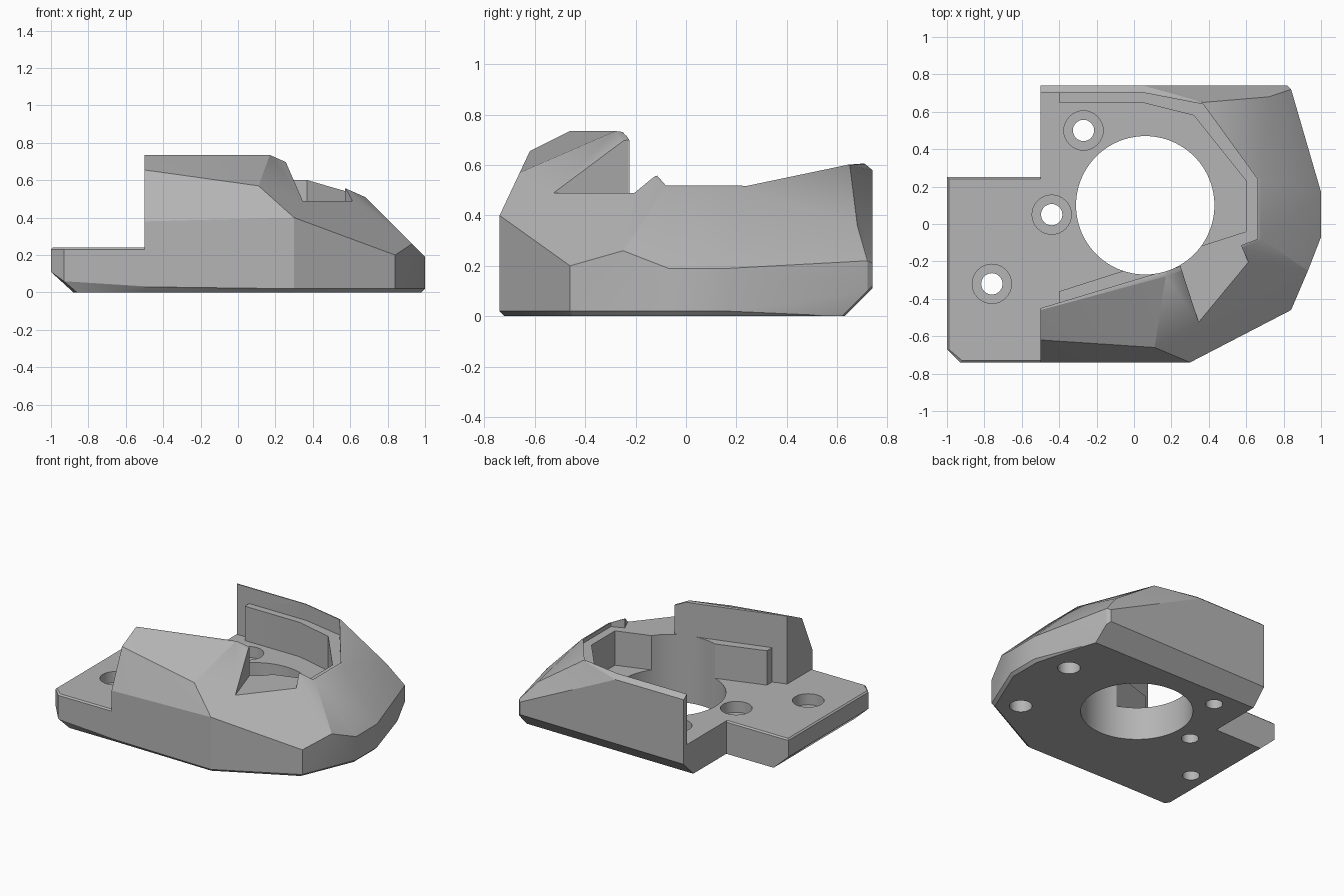
import bpy, bmesh, math

default = bpy.data.objects.get("Cube")
if default:
    bpy.data.objects.remove(default)

grey = bpy.data.materials.new("plain grey")
grey.use_nodes = True
grey.diffuse_color = (0.46, 0.46, 0.46, 1)
grey.node_tree.nodes["Principled BSDF"].inputs["Base Color"].default_value = grey.diffuse_color


def finish(bm, name):
    bmesh.ops.recalc_face_normals(bm, faces=bm.faces)
    mesh = bpy.data.meshes.new(name)
    bm.to_mesh(mesh)
    bm.free()
    mesh.materials.append(grey)
    obj = bpy.data.objects.new(name, mesh)
    bpy.context.collection.objects.link(obj)
    return obj


def hull(name, points):
    """Faceted solid wrapped around corner points."""
    bm = bmesh.new()
    for p in points:
        bm.verts.new(p)
    bmesh.ops.convex_hull(bm, input=bm.verts)
    loose = [v for v in bm.verts if not v.link_faces]
    bmesh.ops.delete(bm, geom=loose, context='VERTS')
    bmesh.ops.dissolve_limit(bm, angle_limit=0.01, verts=bm.verts, edges=bm.edges)
    return finish(bm, name)


def prism(name, outline, low, high):
    """Upright solid from a plan outline."""
    bm = bmesh.new()
    face = bm.faces.new([bm.verts.new((x, y, low)) for x, y in outline])
    top = bmesh.ops.extrude_face_region(bm, geom=[face])["geom"]
    moved = [g for g in top if isinstance(g, bmesh.types.BMVert)]
    bmesh.ops.translate(bm, verts=moved, vec=(0, 0, high - low))
    return finish(bm, name)


def cylinder(name, x, y, radius, low, high, sides=32):
    ring = [(x + radius * math.cos(math.tau * i / sides),
             y + radius * math.sin(math.tau * i / sides)) for i in range(sides)]
    return prism(name, ring, low, high)


def combine(target, tool, operation):
    mod = target.modifiers.new(tool.name, 'BOOLEAN')
    mod.operation = operation
    mod.solver = 'EXACT'
    mod.object = tool
    bpy.context.view_layer.objects.active = target
    bpy.ops.object.modifier_apply(modifier=mod.name)
    bpy.data.objects.remove(tool)


# Main housing: chamfered foot, wall break line, then wings and rim
foot = [(-.5, -.71, 0), (.29, -.72, 0), (.82, -.45, 0), (.98, -.07, 0), (.98, .17, 0),
        (.85, .62, 0), (-.5, .63, 0), (-.5, -.74, .03), (.3, -.74, .02), (.84, -.46, .02),
        (1, -.07, .02), (1, .17, .02), (.84, .72, .1), (.82, .74, .12), (-.5, .74, .11)]
break_line = [(-.5, -.74, .38), (.3, -.74, .4), (.84, -.46, .2), (.93, -.25, .26),
              (1, -.07, .19), (1, .17, .19), (.84, .72, .22), (.82, .74, .21)]
front_wing = [(-.5, -.62, .655), (.11, -.66, .57), (-.5, -.46, .735),
              (.17, -.28, .735), (.25, -.23, .69)]
rim = [(.58, -.13, .55), (.68, -.08, .51), (.68, .23, .51), (.37, .65, .6), (.72, .68, .36)]
back_wing = [(-.5, .74, .58), (.05, .74, .58), (-.5, .71, .605), (.05, .71, .605)]
housing = hull("housing", foot + break_line + front_wing + rim + back_wing)

# Recess with a stepped lip, and the slot beside the front wing
upper = [(-.6, .7), (.06, .7), (.37, .64), (.66, .24), (.66, -.08),
         (.57, -.115), (.25, -.225), (-.6, -.48)]
lower = [(-.6, .7), (-.4, .7), (-.4, .65), (.04, .65), (.32, .58), (.6, .23),
         (.6, -.04), (-.4, -.36), (-.4, -.42), (-.6, -.48)]
slot = [(.25, -.23), (.38, -.63), (.7, -.4), (.61, -.2), (.57, -.11), (.5, -.05), (.26, -.15)]
combine(housing, prism("upper_recess", upper, .49, 1), 'DIFFERENCE')
combine(housing, prism("lower_recess", lower, .24, 1), 'DIFFERENCE')
combine(housing, prism("slot", slot, .49, 1), 'DIFFERENCE')

# Mounting plate with chamfered edges
plate_top = [(-.99, -.67), (-.92, -.73), (-.99, .24)]
plate_side = [(-1, -.67), (-.93, -.74), (-1, .25)]
plate_foot = [(-.88, -.68), (-.86, -.71), (-.88, .25)]
plate = hull("plate",
             [(x, y, .24) for x, y in plate_top + [(-.45, -.73), (-.45, .24)]]
             + [(x, y, .23) for x, y in plate_side + [(-.45, -.74), (-.45, .25)]]
             + [(-1, -.67, .11), (-.93, -.74, .06), (-1, .25, .11), (-.45, -.74, .03)]
             + [(x, y, 0) for x, y in plate_foot + [(-.45, -.71), (-.45, .25)]])
combine(housing, plate, 'UNION')

# Large central bore
combine(housing, cylinder("bore", .06, .1, .37, -.1, 1, 96), 'DIFFERENCE')

# Counterbored screw holes through the plate
for x, y in [(-.27, .5), (-.44, .05), (-.76, -.32)]:
    combine(housing, cylinder("screw_hole", x, y, .057, -.1, .5), 'DIFFERENCE')
    combine(housing, cylinder("counterbore", x, y, .105, .16, .5), 'DIFFERENCE')

# Blind holes in the underside
for x, y in [(.77, .25), (.69, -.34)]:
    combine(housing, cylinder("blind_hole", x, y, .075, -.1, .12), 'DIFFERENCE')

bpy.ops.object.select_all(action='DESELECT')
housing.select_set(True)
bpy.context.view_layer.objects.active = housing
bpy.ops.object.shade_smooth_by_angle(angle=math.radians(22))
